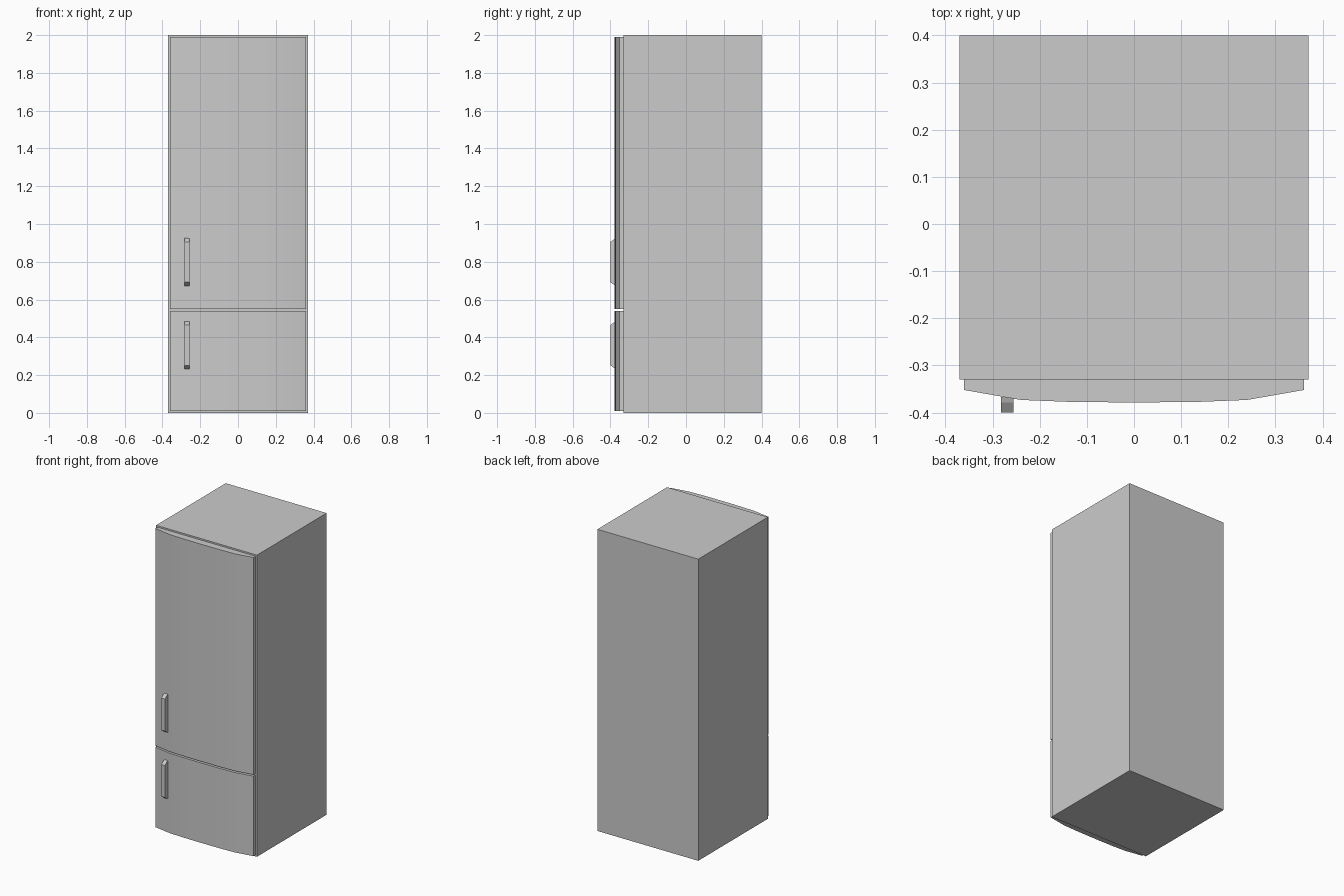
import bpy, bmesh

if "Cube" in bpy.data.objects:
    bpy.data.objects.remove(bpy.data.objects["Cube"])


def prism(name, profile, to_3d, start, end):
    """Extrude a 2D profile between two offsets."""
    bm = bmesh.new()
    rings = [[bm.verts.new(to_3d(u, v, w)) for u, v in profile] for w in (start, end)]
    n = len(profile)
    bm.faces.new(rings[0])
    bm.faces.new(rings[1])
    for i in range(n):
        j = (i + 1) % n
        bm.faces.new((rings[0][i], rings[0][j], rings[1][j], rings[1][i]))
    bmesh.ops.recalc_face_normals(bm, faces=bm.faces)
    mesh = bpy.data.meshes.new(name)
    bm.to_mesh(mesh)
    bm.free()
    ob = bpy.data.objects.new(name, mesh)
    bpy.context.collection.objects.link(ob)
    return ob


def smooth(ob):
    bpy.ops.object.select_all(action='DESELECT')
    ob.select_set(True)
    bpy.context.view_layer.objects.active = ob
    bpy.ops.object.shade_smooth_by_angle(angle=0.4)


# Cabinet
prism("cabinet", [(-.37, -.33), (.37, -.33), (.37, .4), (-.37, .4)],
      lambda x, y, z: (x, y, z), 0, 2)

# Bowed doors, mirrored half profile
half = [(.36, -.33), (.36, -.352), (.24, -.373), (.14, -.377), (.05, -.378)]
door = half + [(-x, y) for x, y in reversed(half)]
for name, z0, z1 in (("fridge_door", .55, 1.99), ("freezer_door", .01, .54)):
    smooth(prism(name, door, lambda x, y, z: (x, y, z), z0, z1))

# Handles with sloped ends, set into the door surface
for name, z0 in (("fridge_handle", .672), ("freezer_handle", .232)):
    z1 = z0 + .253
    side = [(-.367, z0), (-.378, z0 + .004), (-.40, z0 + .02),
            (-.40, z1 - .02), (-.378, z1 - .004), (-.367, z1)]
    prism(name, side, lambda y, z, x: (x, y, z), -.282, -.256)
